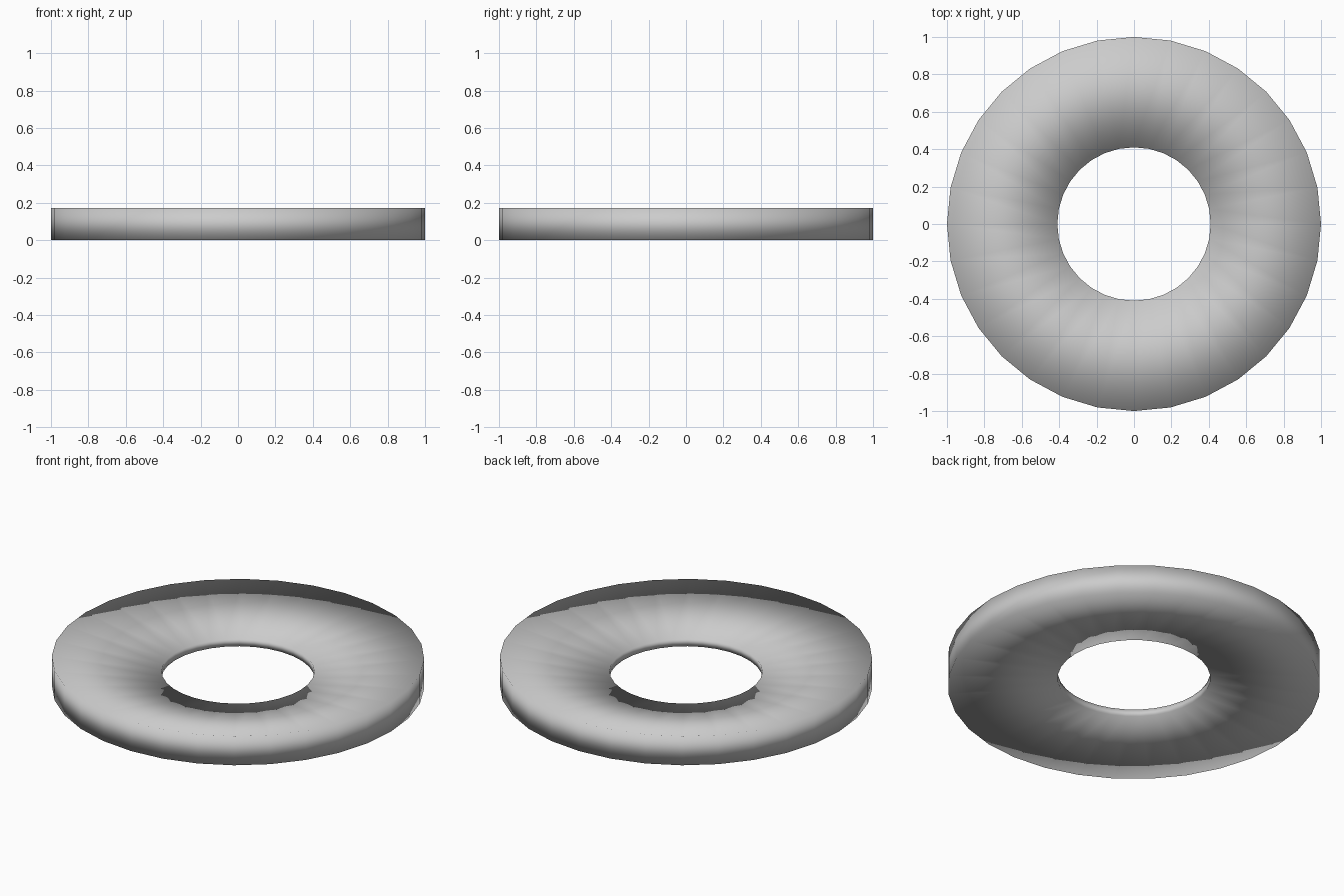
import bpy
import bmesh
from math import tau
from mathutils import Vector

cube = bpy.data.objects.get("Cube")
if cube:
    bpy.data.objects.remove(cube, do_unlink=True)

SIDES = 32
# Cross-section of the ring: tall rim outside, thin lip inside (radius, height)
PROFILE = [(1.0, 0.0), (1.0, 0.172), (0.41, 0.09), (0.41, 0.048)]

# Plain grey material
grey = bpy.data.materials.new("light_grey")
colour = (0.6, 0.6, 0.6, 1.0)
grey.use_nodes = True
grey.diffuse_color = colour
grey.node_tree.nodes["Principled BSDF"].inputs["Base Color"].default_value = colour

# Spin the closed cross-section into a dished ring
bm = bmesh.new()
verts = [bm.verts.new((r, 0, z)) for r, z in PROFILE]
edges = [bm.edges.new((verts[i - 1], verts[i])) for i in range(len(verts))]
bmesh.ops.spin(bm, geom=verts + edges, cent=Vector(), axis=Vector((0, 0, 1)),
               angle=tau, steps=SIDES)
bmesh.ops.remove_doubles(bm, verts=bm.verts, dist=0.0005)
bmesh.ops.recalc_face_normals(bm, faces=bm.faces)
for face in bm.faces:
    face.smooth = True  # soft shading over every edge

mesh = bpy.data.meshes.new("dished_ring")
bm.to_mesh(mesh)
bm.free()
mesh.materials.append(grey)
ring = bpy.data.objects.new("dished_ring", mesh)
bpy.context.collection.objects.link(ring)
